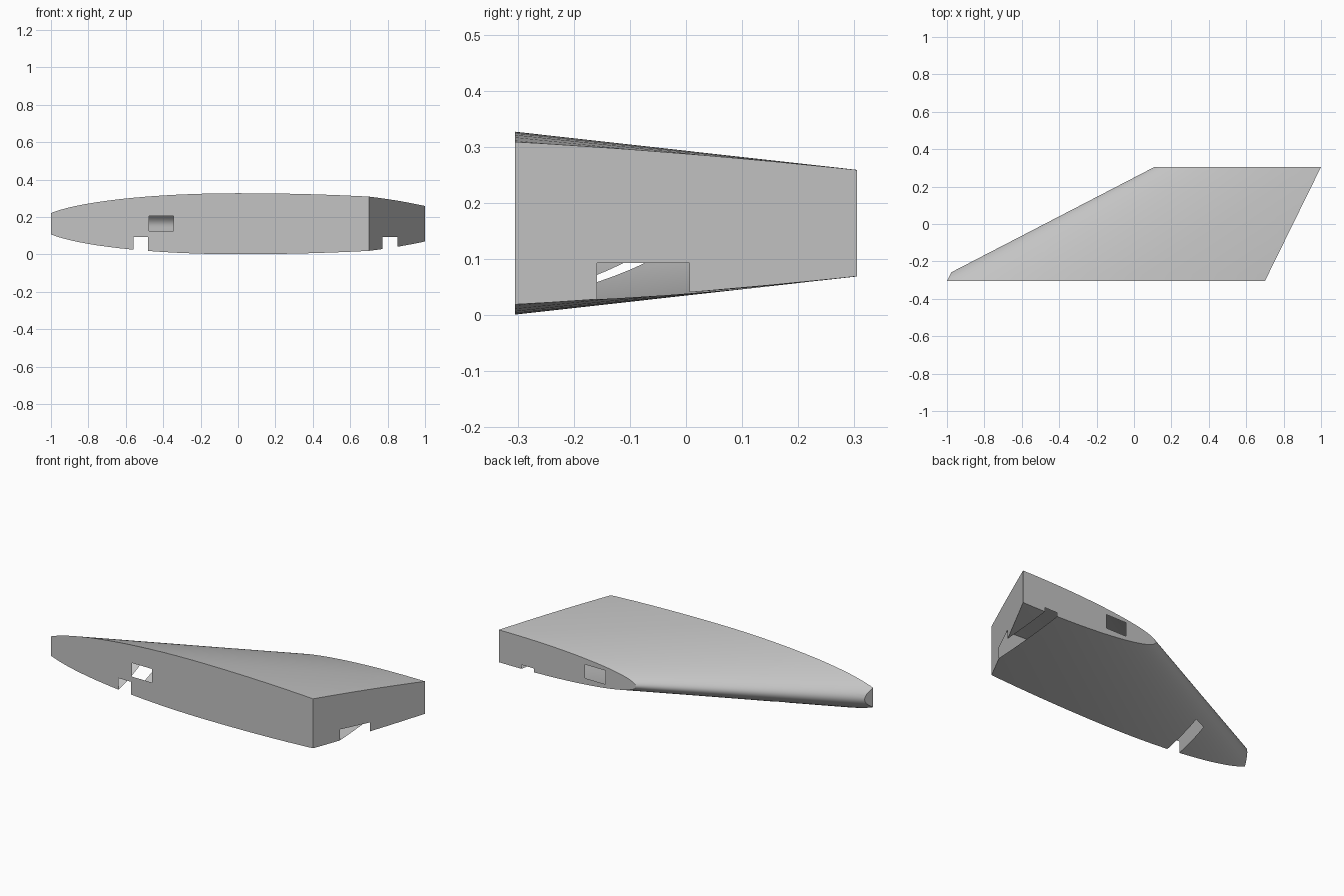
import bpy, bmesh
from math import sin, cos, pi, asin
from mathutils import Vector

cube = bpy.data.objects.get("Cube")
if cube:
    bpy.data.objects.remove(cube, do_unlink=True)

Y = 0.305          # half of the panel's span
MID = 0.164        # height of the chord plane
SPAN, NOSE, TAIL = 16, 20, 8


def lerp(a, b, t):
    return a + (b - a) * t


def section(t):
    """Closed airfoil loop, from the front (t=0) to the back (t=1)."""
    centre = lerp(0.0, 0.93, t)
    fore = lerp(1.067, 0.82, t)
    aft = lerp(1.53, 1.18, t)
    half = lerp(0.163, 0.095, t)
    upper = [(centre - fore * cos(pi / 2 * i / NOSE),
              half * sin(pi / 2 * i / NOSE)) for i in range(NOSE + 1)]
    for i in range(1, TAIL + 1):
        a = asin(0.65) * i / TAIL
        upper.append((centre + aft * sin(a), half * cos(a)))
    loop = upper[::-1] + [(x, -z) for x, z in upper[1:]]
    return [Vector((x, lerp(-Y, Y, t), MID + z)) for x, z in loop]


def cut(bm, faces, point, normal, clear=False):
    geom = set(faces)
    for f in faces:
        geom.update(f.edges)
        geom.update(f.verts)
    res = bmesh.ops.bisect_plane(bm, geom=list(geom), dist=1e-5, plane_co=point,
                                 plane_no=normal, clear_outer=clear)
    return [e for e in res["geom_cut"] if isinstance(e, bmesh.types.BMEdge)]


def opening(bm, x0, x1, z0, z1, keep):
    """Remove the part of the skin inside a rectangle seen along y."""
    for x in (x0, x1):
        cut(bm, [f for f in bm.faces if keep(f)], (x, 0, 0), (1, 0, 0))
    for z in (z0, z1):
        near = [f for f in bm.faces if keep(f)
                and x0 < f.calc_center_median().x < x1]
        cut(bm, near, (0, 0, z), (0, 0, 1))
    gone = []
    for f in bm.faces:
        c = f.calc_center_median()
        if keep(f) and x0 < c.x < x1 and z0 < c.z < z1:
            gone.append(f)
    bmesh.ops.delete(bm, geom=gone, context="FACES")


# Lofted skin with flat ends
bm = bmesh.new()
rows = [[bm.verts.new(p) for p in section(i / SPAN)] for i in range(SPAN + 1)]
for a, b in zip(rows, rows[1:]):
    for j in range(len(a)):
        k = (j + 1) % len(a)
        bm.faces.new((a[j], a[k], b[k], b[j]))
bm.faces.new(rows[0])
bm.faces.new(rows[-1])

# Slanted root end and clipped nose tip, parallel to each other
slant = Vector((0.61, -0.30, 0)).normalized()
for point, normal in (((0.7, -Y, 0), slant), ((-1, -Y, 0), -slant)):
    edges = cut(bm, bm.faces[:], point, normal, True)
    bmesh.ops.edgeloop_fill(bm, edges=edges)
bmesh.ops.recalc_face_normals(bm, faces=bm.faces[:])

# Slots along the underside
for x0, x1 in ((-0.56, -0.48), (0.772, 0.853)):
    opening(bm, x0, x1, -0.1, 0.093, lambda f: True)

# Windows in the front and back ends
for x0, x1, side in ((-0.475, -0.345, -1), (0.31, 0.44, 1)):
    opening(bm, x0, x1, 0.125, 0.205, lambda f: f.normal.y * side > 0.999)

mesh = bpy.data.meshes.new("wing_panel")
bm.to_mesh(mesh)
bm.free()
wing = bpy.data.objects.new("wing_panel", mesh)
bpy.context.collection.objects.link(wing)

# Plain grey material
grey = bpy.data.materials.new("light_grey")
grey.use_nodes = True
colour = (0.55, 0.55, 0.55, 1)
grey.diffuse_color = colour
grey.node_tree.nodes["Principled BSDF"].inputs["Base Color"].default_value = colour
mesh.materials.append(grey)

bpy.context.view_layer.objects.active = wing
wing.select_set(True)
bpy.ops.object.shade_smooth_by_angle(angle=0.5)
